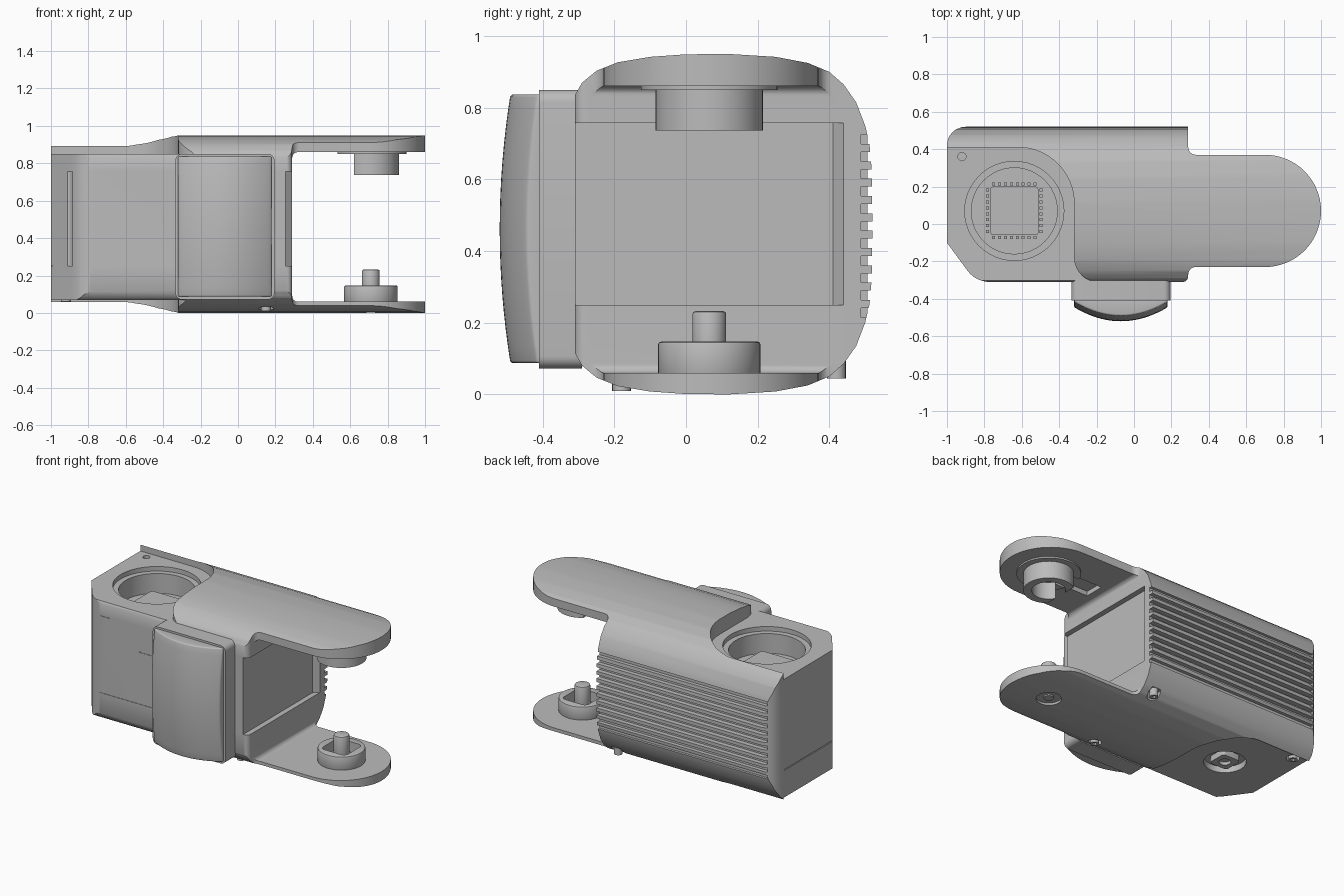
import bpy, bmesh, math
from mathutils import Vector

cube = bpy.data.objects.get("Cube")
if cube:
    bpy.data.objects.remove(cube, do_unlink=True)

grey = bpy.data.materials.new("plain_grey")
grey.use_nodes = True
tone = (0.5, 0.5, 0.5, 1)
grey.diffuse_color = tone
grey.node_tree.nodes["Principled BSDF"].inputs["Base Color"].default_value = tone


# Helpers
def arc(cx, cy, r, start, end, n=12):
    angles = [math.radians(start + (end - start) * i / n) for i in range(n + 1)]
    return [(cx + r * math.cos(a), cy + r * math.sin(a)) for a in angles]


def finish(name, bm):
    bmesh.ops.recalc_face_normals(bm, faces=bm.faces[:])
    mesh = bpy.data.meshes.new(name)
    bm.to_mesh(mesh)
    bm.free()
    mesh.materials.append(grey)
    ob = bpy.data.objects.new(name, mesh)
    bpy.context.collection.objects.link(ob)
    return ob


def prism(name, pts, axis, lo, hi):
    """Extrude a 2D outline along x, y or z."""
    place = {"x": lambda p, d: (d, p[0], p[1]),
             "y": lambda p, d: (p[0], d, p[1]),
             "z": lambda p, d: (p[0], p[1], d)}[axis]
    bm = bmesh.new()
    face = bm.faces.new([bm.verts.new(place(p, lo)) for p in pts])
    new = bmesh.ops.extrude_face_region(bm, geom=[face])["geom"]
    shift = Vector(place((0, 0), hi - lo))
    bmesh.ops.translate(bm, vec=shift, verts=[v for v in new if isinstance(v, bmesh.types.BMVert)])
    return finish(name, bm)


def box(name, x0, x1, y0, y1, z0, z1):
    return prism(name, [(x0, y0), (x1, y0), (x1, y1), (x0, y1)], "z", z0, z1)


def rod(name, x, y, r, z0, z1, n=48):
    return prism(name, arc(x, y, r, 0, 360 * (n - 1) / n, n - 1), "z", z0, z1)


def rounded(x0, x1, y0, y1, r):
    return (arc(x1 - r, y1 - r, r, 0, 90, 6) + arc(x0 + r, y1 - r, r, 90, 180, 6)
            + arc(x0 + r, y0 + r, r, 180, 270, 6) + arc(x1 - r, y0 + r, r, 270, 360, 6))


def activate(ob):
    bpy.ops.object.select_all(action="DESELECT")
    ob.select_set(True)
    bpy.context.view_layer.objects.active = ob


def cut(target, tool, op="DIFFERENCE"):
    mod = target.modifiers.new("cut", "BOOLEAN")
    mod.operation, mod.object, mod.solver = op, tool, "EXACT"
    activate(target)
    bpy.ops.object.modifier_apply(modifier=mod.name)
    bpy.data.objects.remove(tool, do_unlink=True)


def bevel(ob, width, segments=3):
    mod = ob.modifiers.new("bevel", "BEVEL")
    mod.width, mod.segments, mod.limit_method = width, segments, "ANGLE"
    mod.angle_limit = math.radians(40)
    activate(ob)
    bpy.ops.object.modifier_apply(modifier=mod.name)


HEIGHT = 0.95
DIAL = (-0.64, 0.07)
PIVOT = (0.71, 0.065)

# Housing: plan outline with both arms, intersected with the rounded side profile
plan = ([(-1, -0.1), (-0.89, -0.25)] + arc(-0.77, -0.16, 0.15, 225, 270, 6)
        + arc(0.26, -0.28, 0.03, 270, 360, 5) + arc(0.33, -0.27, 0.04, 180, 90, 6)
        + arc(0.7, 0.07, 0.3, -90, 90, 32)
        + arc(0.33, 0.41, 0.04, 270, 180, 6) + [(0.29, 0.52)]
        + arc(-0.9, 0.42, 0.1, 90, 180, 8))
housing = prism("housing", plan, "z", -0.05, 1)
upper = [(0.52, 0.5), (0.519, 0.62), (0.512, 0.7), (0.5, 0.75), (0.475, 0.815), (0.44, 0.865),
         (0.4, 0.9), (0.34, 0.925), (0.25, 0.942), (0.12, 0.95), (0, 0.949), (-0.1, 0.942),
         (-0.19, 0.927), (-0.25, 0.903), (-0.29, 0.87), (-0.31, 0.835), (-0.315, 0.79)]
profile = upper + [(y, HEIGHT - z) for y, z in reversed(upper)]
cut(housing, prism("profile", profile, "x", -1.1, 1.1), "INTERSECT")

# Space between the arms
gap = arc(0.32, 0.83, 0.03, 180, 90, 5) + [(1.2, 0.86), (1.2, 0.06)] + arc(0.32, 0.09, 0.03, 270, 180, 5)
cut(housing, prism("gap", gap, "y", -0.6, 0.6))

# Lowered lid areas above and below the dial end
lid = ([(-1.1, 0.41)] + arc(-0.62, 0.11, 0.3, 90, 0, 16) + arc(-0.19, -0.18, 0.13, 180, 270, 8)
       + [(-0.19, -0.5), (-1.1, -0.5)])
cut(housing, prism("lid_top", lid, "z", 0.85, 1.2))
cut(housing, prism("lid_bottom", lid, "z", -0.2, 0.07))

# Recessed end panel with a slanted rear wall
panel = [(0.255, -0.4), (0.4, -0.4), (0.4, 0.45), (0.29, 0.44), (0.255, 0.41)]
cut(housing, prism("end_recess", panel, "z", 0.25, 0.757))

# Cooling grooves along the back
for i in range(11):
    z = 0.228 + i * 0.0484
    cut(housing, box("groove", -0.95, 0.4, 0.488, 0.6, z - 0.013, z + 0.013))

# Stepped round opening in the top and round socket underneath
cut(housing, rod("opening_rim", *DIAL, 0.265, 0.82, 1))
cut(housing, rod("opening", *DIAL, 0.23, 0.69, 0.9))
cut(housing, rod("socket", *DIAL, 0.125, -0.1, 0.11))

# Seams and shallow slots on the front
for x0, x1, z in ((-1.1, -0.33, 0.25), (-0.98, -0.72, 0.757), (-0.5, -0.33, 0.592)):
    cut(housing, box("seam", x0, x1, -0.4, -0.307, z - 0.003, z + 0.003))
cut(housing, box("end_seam", -1.1, -0.993, -0.2, 0.4, 0.247, 0.253))
slot = arc(-0.915, -0.25, 0.03, 0, 330, 11)
cut(housing, prism("corner_slot", slot, "z", 0.25, 0.757))

# Screw holes, arm channel and axle hole
screws = [(0.2, 0.42, 0.045), (0.15, -0.18, 0.01), (-0.92, 0.36, 0.06)]
for x, y, z in screws:
    cut(housing, rod("screw_hole", x, y, 0.04, -0.1, z + 0.05, 24))
cut(housing, rod("lid_hole", -0.92, 0.36, 0.022, 0.81, 1, 20))
cut(housing, rod("axle_hole", *PIVOT, 0.075, -0.1, 0.015, 32))
cut(housing, box("channel", 0.36, 0.7, 0, 0.13, 0.8, 0.89))

# Screws in the underside
for x, y, z in screws:
    screw = rod("screw", x, y, 0.026, z, z + 0.06, 20)
    cut(screw, rod("drive", x, y, 0.013, z - 0.02, z + 0.02, 6))
axle_cap = rod("axle_cap", *PIVOT, 0.03, 0.006, 0.02, 24)

# Square knob in the lower socket
sx, sy = DIAL
knob = prism("socket_knob", rounded(sx - 0.065, sx + 0.065, sy - 0.065, sy + 0.065, 0.02), "z", 0.07, 0.12)
cut(knob, rod("knob_hole", *DIAL, 0.035, 0.05, 0.09, 24))

# Chip with pins inside the top opening
prism("chip", rounded(sx - 0.13, sx + 0.13, sy - 0.13, sy + 0.13, 0.02), "z", 0.68, 0.73)
for i in range(8):
    d = -0.11 + i * 0.0315
    for s in (-1, 1):
        for px, py in ((d, s * 0.143), (s * 0.143, d)):
            box("chip_pin", sx + px - 0.008, sx + px + 0.008, sy + py - 0.008, sy + py + 0.008, 0.685, 0.705)

# Upper arm boss: open ring on a thin disc
px, py = PIVOT
disc = rod("upper_disc", px, py, 0.19, 0.85, 0.87)
cut(disc, box("disc_channel", 0.4, px, 0, 0.13, 0.8, 0.9))
boss = rod("upper_boss", px, py, 0.15, 0.737, 0.87)
cut(boss, rod("boss_bore", px, py, 0.1, 0.7, 0.855))
cut(boss, box("boss_mouth", 0.4, 0.62, -0.2, 0.3, 0.7, 0.9))

# Lower arm boss with hollow centre and pin
lower = rod("lower_boss", px, py, 0.143, 0.05, 0.147)
bevel(lower, 0.008, 2)
cut(lower, prism("boss_pocket", rounded(px - 0.09, px + 0.09, py - 0.09, py + 0.09, 0.03), "z", 0.08, 0.2))
pin = rod("pivot_pin", px, py, 0.047, 0.05, 0.232, 32)
bevel(pin, 0.008, 2)

# Front button: base plate and domed cap
base = prism("button_base", rounded(-0.335, 0.195, 0.072, 0.85, 0.035), "y", -0.41, -0.29)

bm = bmesh.new()
NX, NZ = 20, 16
rows = []
for j in range(NZ + 1):
    v = 2 * j / NZ - 1
    row = []
    for i in range(NX + 1):
        u = 2 * i / NX - 1
        y = -0.52 + 0.075 * u * u + 0.03 * v * v
        row.append(bm.verts.new((-0.07 + 0.25 * u, y, 0.462 + 0.375 * v)))
    rows.append(row)
for a, b in zip(rows, rows[1:]):
    for i in range(NX):
        bm.faces.new((a[i], a[i + 1], b[i + 1], b[i]))
rim = [e for e in bm.edges if e.is_boundary]
new = bmesh.ops.extrude_edge_only(bm, edges=rim)["geom"]
for v in new:
    if isinstance(v, bmesh.types.BMVert):
        v.co.y = -0.4
bmesh.ops.holes_fill(bm, edges=[e for e in bm.edges if e.is_boundary])
cap = finish("button_cap", bm)
bevel(cap, 0.02, 4)

# Smooth the round surfaces while keeping edges crisp
bpy.ops.object.select_all(action="DESELECT")
for ob in bpy.context.scene.objects:
    if ob.type == "MESH" and ob.data.materials and ob.data.materials[0] == grey:
        ob.select_set(True)
        bpy.context.view_layer.objects.active = ob
bpy.ops.object.shade_smooth_by_angle(angle=math.radians(30))
